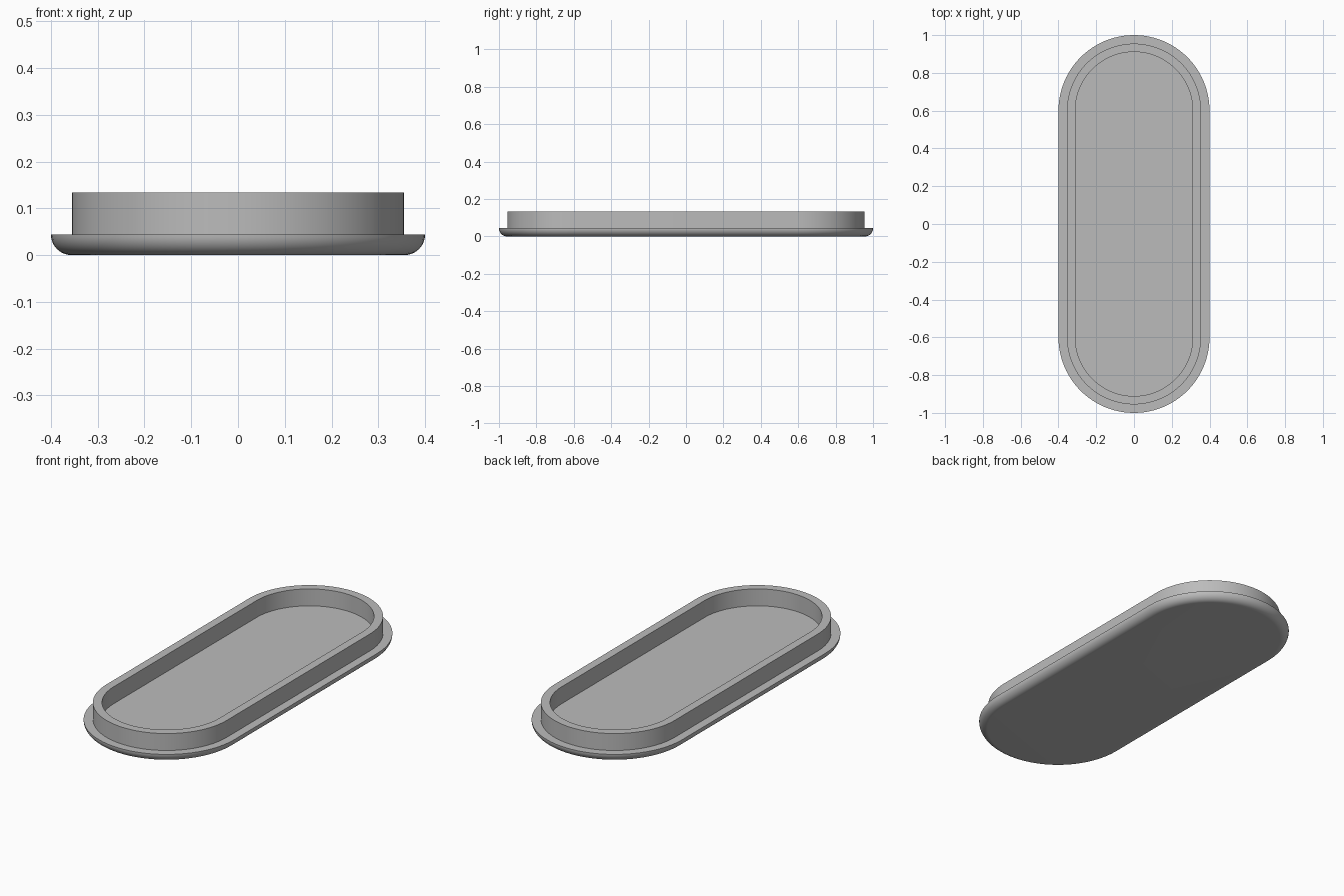
import bpy, bmesh, math

cube = bpy.data.objects.get("Cube")
if cube:
    bpy.data.objects.remove(cube, do_unlink=True)

HALF = 0.6          # distance from centre to each round end's centre
SEGMENTS = 48       # segments per round end
BASE, TOP = 0.044, 0.134

grey = bpy.data.materials.new("light_grey")
grey.use_nodes = True
colour = (0.5, 0.5, 0.5, 1)
grey.diffuse_color = colour
grey.node_tree.nodes["Principled BSDF"].inputs["Base Color"].default_value = colour


def stadium(bm, radius, z):
    """Ring of vertices around a slot shape."""
    ring = []
    for end, start in ((HALF, 0), (-HALF, math.pi)):
        for i in range(SEGMENTS + 1):
            a = start + math.pi * i / SEGMENTS
            ring.append(bm.verts.new((radius * math.cos(a), end + radius * math.sin(a), z)))
    return ring


def sweep(name, profile):
    """Skin a (radius, height) profile around the slot and cap both ends."""
    bm = bmesh.new()
    rings = [stadium(bm, r, z) for r, z in profile]
    n = len(rings[0])
    for low, high in zip(rings, rings[1:]):
        for i in range(n):
            j = (i + 1) % n
            bm.faces.new((low[i], low[j], high[j], high[i]))
    bm.faces.new(rings[0][::-1])
    bm.faces.new(rings[-1])
    mesh = bpy.data.meshes.new(name)
    bm.to_mesh(mesh)
    bm.free()
    mesh.materials.append(grey)
    obj = bpy.data.objects.new(name, mesh)
    bpy.context.collection.objects.link(obj)
    bpy.ops.object.select_all(action='DESELECT')
    obj.select_set(True)
    bpy.context.view_layer.objects.active = obj
    bpy.ops.object.shade_smooth_by_angle(angle=math.radians(30))


# Rounded underside, flange, upright rim and recessed floor in one skin
steps = 12
profile = [(0.4 - BASE + BASE * math.sin(t), BASE - BASE * math.cos(t))
           for t in (math.pi / 2 * i / steps for i in range(steps + 1))]
profile += [(0.355, BASE), (0.355, TOP), (0.311, TOP), (0.311, BASE)]
sweep("oblong_lid", profile)
